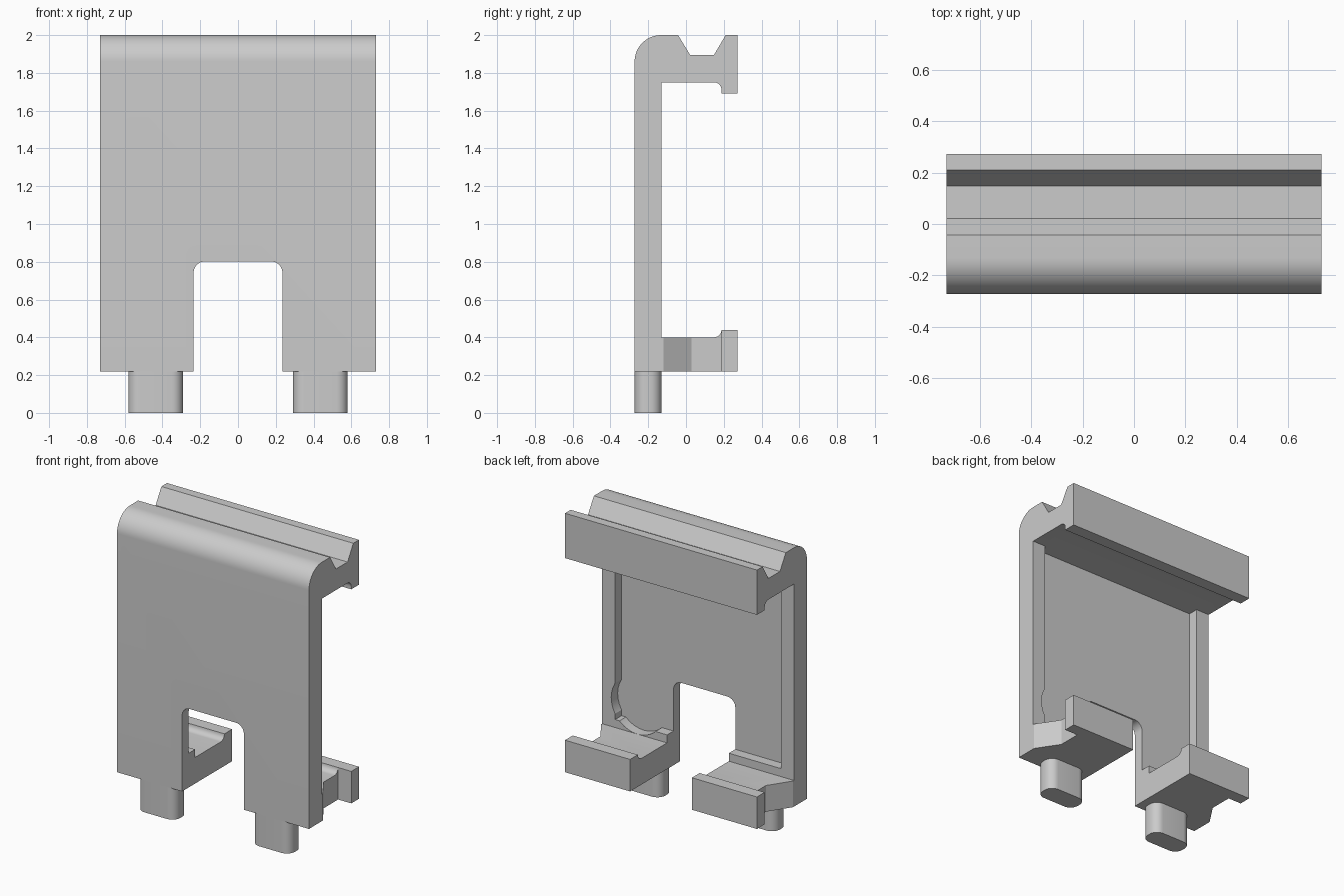
import bpy, bmesh, math
from mathutils import Vector

cube = bpy.data.objects.get("Cube")
if cube:
    bpy.data.objects.remove(cube, do_unlink=True)

grey = bpy.data.materials.new("plain_grey")
grey.use_nodes = True
grey.diffuse_color = (0.6, 0.6, 0.6, 1)
grey.node_tree.nodes["Principled BSDF"].inputs["Base Color"].default_value = (0.6, 0.6, 0.6, 1)


def arc(cx, cy, r, start, end, n=10):
    """Points on an arc, angles in degrees."""
    angles = [math.radians(start + (end - start) * i / n) for i in range(n + 1)]
    return [(cx + r * math.cos(a), cy + r * math.sin(a)) for a in angles]


def prism(name, outline, axis, lo, hi):
    """Extrude a 2D outline along an axis; the outline uses the other two axes in order."""
    def place(p, d):
        c = list(p)
        c.insert("xyz".index(axis), d)
        return Vector(c)
    bm = bmesh.new()
    face = bm.faces.new([bm.verts.new(place(p, lo)) for p in outline])
    new = bmesh.ops.extrude_face_region(bm, geom=[face])["geom"]
    bmesh.ops.translate(bm, vec=place((0, 0), hi - lo),
                        verts=[v for v in new if isinstance(v, bmesh.types.BMVert)])
    bmesh.ops.recalc_face_normals(bm, faces=bm.faces)
    mesh = bpy.data.meshes.new(name)
    bm.to_mesh(mesh)
    bm.free()
    mesh.materials.append(grey)
    ob = bpy.data.objects.new(name, mesh)
    bpy.context.collection.objects.link(ob)
    return ob


def cut(ob, cutter):
    """Subtract the cutter, apply, and remove it."""
    cutter.hide_render = True
    mod = ob.modifiers.new("cut", "BOOLEAN")
    mod.operation, mod.solver, mod.object = "DIFFERENCE", "EXACT", cutter
    bpy.context.view_layer.update()
    graph = bpy.context.evaluated_depsgraph_get()
    mesh = bpy.data.meshes.new_from_object(ob.evaluated_get(graph))
    ob.modifiers.clear()
    ob.data = mesh
    bpy.data.objects.remove(cutter, do_unlink=True)


def rect(x0, y0, x1, y1):
    return [(x0, y0), (x1, y0), (x1, y1), (x0, y1)]


W, FRONT, BACK, LIP, BASE = 0.73, -0.272, -0.13, 0.272, 0.22
GAP, RIM, FLOOR = 0.235, 0.63, -0.2

# Plate with the grooved hook along its top
side = [(FRONT, BASE), (BACK, BASE), (BACK, 1.75)]
side += arc(0.148, 1.71, 0.04, 90, 0, 6)
side += [(0.188, 1.692), (LIP, 1.692), (LIP, 2), (0.21, 2), (0.148, 1.895),
         (0.022, 1.895), (-0.042, 2)]
side += arc(FRONT + 0.14, 1.86, 0.14, 90, 180, 16)
plate = prism("plate_and_hook", side, "x", -W, W)

# Shallow recess in the back, with a round pocket on the left leg
cut(plate, prism("recess_cutter", rect(-RIM, 0.455, RIM, 1.75), "y", FLOOR, -0.06))
cut(plate, prism("pocket_cutter", arc(0.46, 0.6, 0.2, 0, 350, 35), "y", FLOOR, -0.06))

# Opening between the legs
gap = [(-GAP, 0), (GAP, 0)] + arc(GAP - 0.06, 0.742, 0.06, 0, 90) \
    + arc(-GAP + 0.06, 0.742, 0.06, 90, 180)
cut(plate, prism("gap_cutter", gap, "y", -0.4, 0))
parts = [plate]

for s, label in ((1, "left"), (-1, "right")):
    # Foot with an upturned lip
    foot_side = [(BACK, BASE), (LIP, BASE), (LIP, 0.44), (0.188, 0.44)]
    foot_side += arc(0.148, 0.44, 0.04, 0, -90, 6) + [(BACK, 0.4)]
    ends = sorted((s * GAP, s * W))
    foot = prism(label + "_foot", foot_side, "x", *ends)
    # Notch in the outer side of the foot
    notch = [(W, -0.12), (RIM, 0.03), (RIM, 0.188), (0.8, 0.188), (0.8, -0.12)]
    cut(foot, prism("notch_cutter", [(s * x, y) for x, y in notch], "z", 0.1, 0.6))
    # Rounded peg under the leg
    x0, x1, r = s * 0.436 - 0.145, s * 0.436 + 0.145, 0.06
    peg = []
    for cx, cy, a in ((x1 - r, BACK - r, 0), (x0 + r, BACK - r, 90),
                      (x0 + r, FRONT + r, 180), (x1 - r, FRONT + r, 270)):
        peg += arc(cx, cy, r, a, a + 90, 8)
    parts += [foot, prism(label + "_peg", peg, "z", 0, BASE)]

# Smooth the rounded edges only
bpy.ops.object.select_all(action="DESELECT")
for ob in parts:
    ob.select_set(True)
bpy.context.view_layer.objects.active = plate
bpy.ops.object.shade_smooth_by_angle(angle=math.radians(25))
